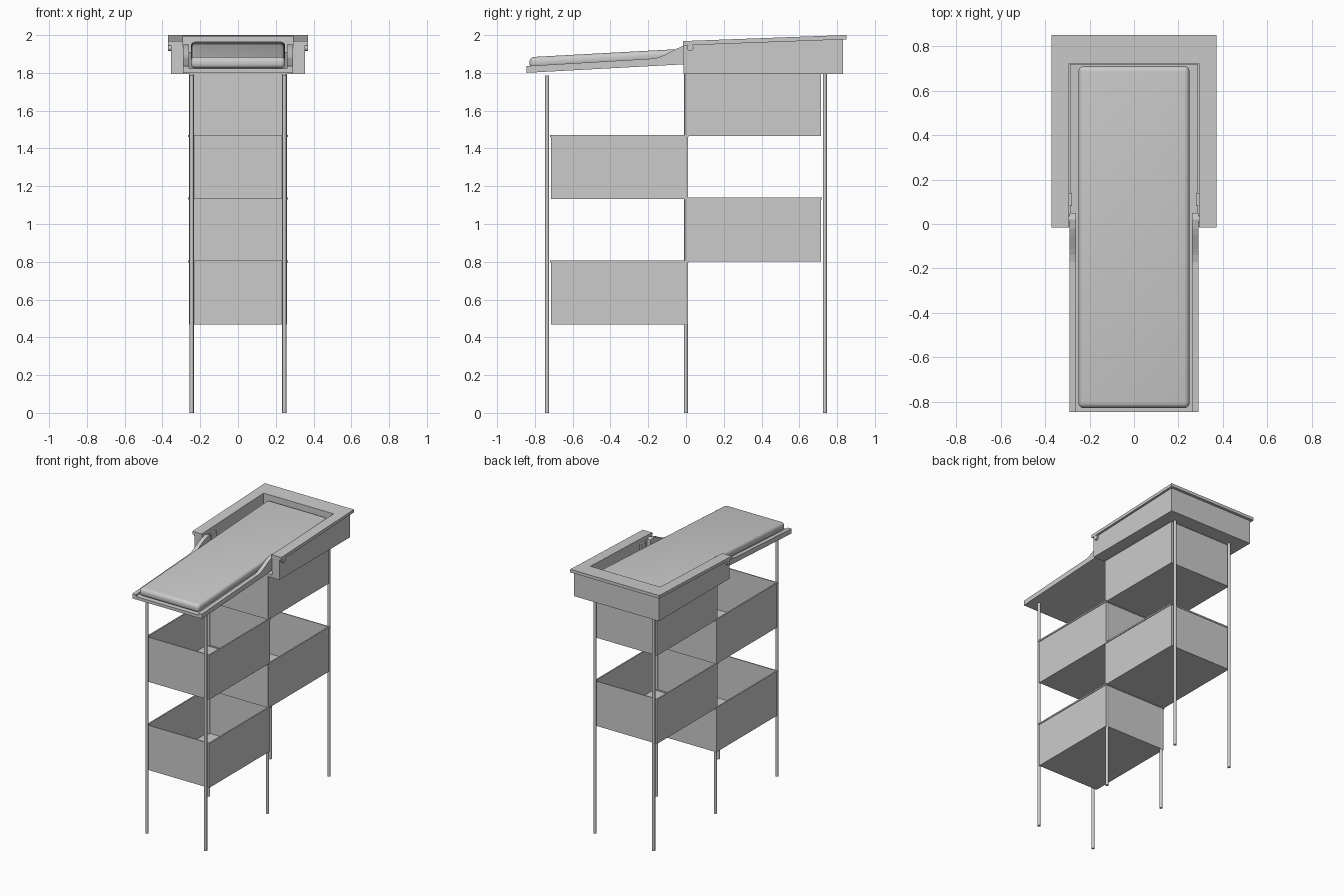
import bpy, bmesh, math

if "Cube" in bpy.data.objects:
    bpy.data.objects.remove(bpy.data.objects["Cube"])

SLOPE = 0.054      # tilt of the bed and tray
LID_SLOPE = 0.037  # tilt of the hood rim


def finish(name, bm, smooth=False):
    bmesh.ops.recalc_face_normals(bm, faces=bm.faces)
    me = bpy.data.meshes.new(name)
    bm.to_mesh(me)
    bm.free()
    ob = bpy.data.objects.new(name, me)
    bpy.context.collection.objects.link(ob)
    if smooth:
        bpy.ops.object.select_all(action='DESELECT')
        ob.select_set(True)
        bpy.context.view_layer.objects.active = ob
        bpy.ops.object.shade_smooth_by_angle(angle=math.radians(35))
    return ob


def box_bm(x0, x1, y0, y1, z0, z1):
    bm = bmesh.new()
    bmesh.ops.create_cube(bm, size=1)
    for v in bm.verts:
        v.co.x = x0 if v.co.x < 0 else x1
        v.co.y = y0 if v.co.y < 0 else y1
        v.co.z = z0 if v.co.z < 0 else z1
    return bm


def extrude(name, pts, vec):
    """Extrude a closed polygon of 3D points along a vector."""
    bm = bmesh.new()
    f = bm.faces.new([bm.verts.new(p) for p in pts])
    r = bmesh.ops.extrude_face_region(bm, geom=[f], use_keep_orig=True)
    bmesh.ops.translate(bm, vec=vec, verts=[g for g in r['geom'] if isinstance(g, bmesh.types.BMVert)])
    return finish(name, bm)


def rod(name, p, radius, length, along_x=False, sides=16):
    bm = bmesh.new()
    bmesh.ops.create_cone(bm, cap_ends=True, segments=sides, radius1=radius, radius2=radius, depth=length)
    ob = finish(name, bm, True)
    ob.location = p
    if along_x:
        ob.rotation_euler.y = math.pi / 2
    return ob


def u_frame(name, hx, y0, y1, z0, z1, bottom_slope, top_slope):
    """U-shaped frame, open at the front, around the bed opening."""
    ix, iy = 0.292, 0.722
    pts = [(-hx, y0), (-hx, y1), (hx, y1), (hx, y0), (ix, y0), (ix, iy), (-ix, iy), (-ix, y0)]
    bm = bmesh.new()
    lo = [bm.verts.new((x, y, z0 + bottom_slope * y)) for x, y in pts]
    hi = [bm.verts.new((x, y, z1 + top_slope * y)) for x, y in pts]
    n = len(pts)
    for i in range(n):
        j = (i + 1) % n
        bm.faces.new((lo[i], lo[j], hi[j], hi[i]))
    for ring in (lo, hi):
        for q in ((0, 1, 6, 7), (1, 2, 5, 6), (2, 3, 4, 5)):
            bm.faces.new([ring[k] for k in q])
    return finish(name, bm)


# legs
for y in (-0.735, 0.0, 0.735):
    top = 1.825 + SLOPE * y if y <= 0 else 1.8
    for s in (-1, 1):
        rod("leg", (s * 0.245, y, top / 2), 0.011, top, sides=12)

# staggered open bins, each with a thin rim
for i in range(4):
    z0 = 0.468 + i * 0.3325
    z1 = z0 + 0.337
    y0, y1 = (-0.715, 0.01) if i % 2 == 0 else (-0.006, 0.715)
    bm = box_bm(-0.26, 0.26, y0, y1, z0, z1)
    top = [f for f in bm.faces if f.calc_center_median().z > z1 - 0.001]
    bmesh.ops.delete(bm, geom=top, context='FACES_ONLY')
    bin_ob = finish("bin", bm)
    m = bin_ob.modifiers.new("wall", 'SOLIDIFY')
    m.thickness = 0.004
    zr = z1 - 0.001
    for s in (-1, 1):
        finish("bin_side_rim", box_bm(s * 0.26 - 0.005, s * 0.26 + 0.005, y0 - 0.004, y1 + 0.004, zr - 0.008, zr + 0.003))
    for y in (y0, y1):
        finish("bin_end_rim", box_bm(-0.26, 0.26, y - 0.004, y + 0.004, zr - 0.008, zr + 0.003))

# sloping tray under the bed
def zt(y, z):
    return z + SLOPE * y

extrude("tray_base", [(-0.288, -0.845, zt(-0.845, 1.846)), (-0.288, 0.72, zt(0.72, 1.846)),
                      (-0.288, 0.72, zt(0.72, 1.868)), (-0.288, -0.845, zt(-0.845, 1.868))], (0.576, 0, 0))

# side rails that curve up into the hinge arms
rail = [(-0.845, zt(-0.845, 1.846)), (0.05, zt(0.05, 1.846)), (0.05, 1.945), (0.02, 1.95),
        (-0.02, 1.941), (-0.05, 1.928), (-0.11, 1.897), (-0.14, 1.884), (-0.17, 1.876),
        (-0.845, zt(-0.845, 1.882))]
for s in (-1, 1):
    extrude("tray_rail", [(s * 0.26, y, z) for y, z in rail], (s * 0.03, 0, 0))
    rod("hinge_pin", (s * 0.325, 0.022, 1.933), 0.018, 0.09, True, 20)
    finish("hinge_block", box_bm(min(s * 0.278, s * 0.294), max(s * 0.278, s * 0.294), 0.08, 0.14, 1.85, 1.94))

# padded bed with rounded edges
bm = box_bm(-0.25, 0.25, -0.828, 0.71, 1.868, 1.928)
bmesh.ops.bevel(bm, geom=bm.edges[:], offset=0.024, segments=5, profile=0.5, affect='EDGES')
for v in bm.verts:
    v.co.z += SLOPE * v.co.y
finish("bed_pad", bm, True)

# hood: thick walls, floor and overhanging rim
u_frame("hood_wall", 0.355, -0.013, 0.83, 1.795, 1.946, 0, LID_SLOPE)
finish("hood_floor", box_bm(-0.292, 0.292, -0.013, 0.722, 1.795, 1.815))
u_frame("hood_rim", 0.371, -0.015, 0.85, 1.946, 1.969, LID_SLOPE, LID_SLOPE)
